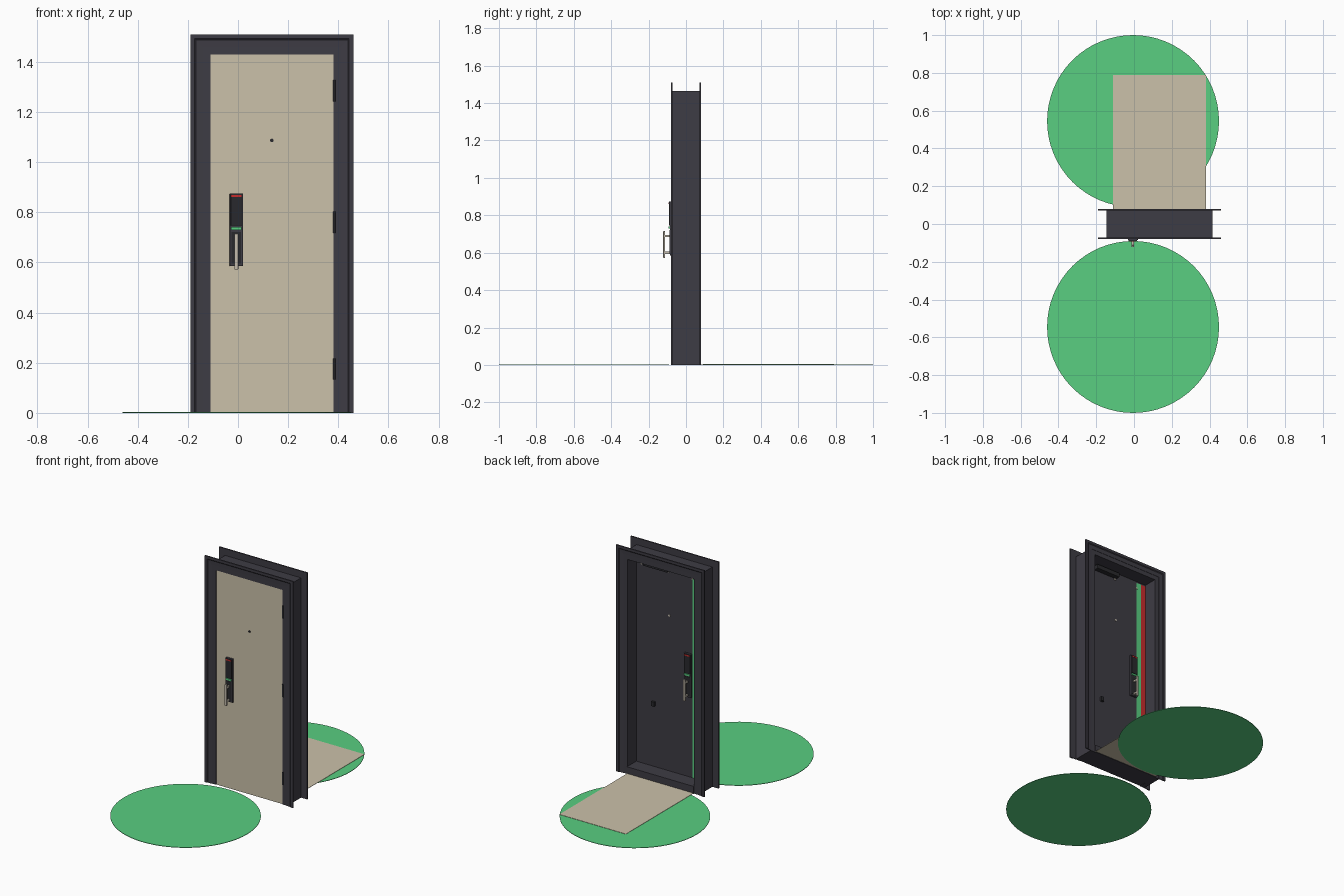
import bpy, bmesh, math
from mathutils import Vector

cube = bpy.data.objects.get("Cube")
if cube:
    bpy.data.objects.remove(cube, do_unlink=True)


def material(name, rgb):
    m = bpy.data.materials.new(name)
    m.use_nodes = True
    m.diffuse_color = (*rgb, 1)
    m.node_tree.nodes["Principled BSDF"].inputs["Base Color"].default_value = (*rgb, 1)
    return m


CHARCOAL = material("charcoal", (.048, .045, .058))
BLACK = material("black", (.022, .022, .026))
BEIGE = material("beige", (.6, .535, .4))
GREEN = material("green", (.1, .62, .22))
RED = material("red", (.58, .025, .025))
METAL = material("pale metal", (.55, .5, .42))

# Door opening and leaf depth
LEFT, RIGHT, TOP = -.11, .38, 1.43
FRONT, BACK = -.072, -.02


def finish(name, bm, *mats):
    bmesh.ops.recalc_face_normals(bm, faces=bm.faces)
    mesh = bpy.data.meshes.new(name)
    bm.to_mesh(mesh)
    bm.free()
    for m in mats:
        mesh.materials.append(m)
    obj = bpy.data.objects.new(name, mesh)
    bpy.context.collection.objects.link(obj)
    return obj


def box(name, x, y, z, mat, bevel=0):
    """Box from (low, high) pairs on each axis."""
    bm = bmesh.new()
    bmesh.ops.create_cube(bm, size=1)
    for v in bm.verts:
        v.co = Vector([(a + b) / 2 + c * abs(b - a) for (a, b), c in zip((x, y, z), v.co)])
    if bevel:
        bmesh.ops.bevel(bm, geom=bm.edges[:], offset=bevel, segments=2, affect='EDGES', profile=.5)
    return finish(name, bm, mat)


def cylinder(name, centre, radius, depth, mat, sides=24, along_y=False):
    bm = bmesh.new()
    bmesh.ops.create_cone(bm, cap_ends=True, segments=sides, radius1=radius, radius2=radius, depth=depth)
    obj = finish(name, bm, mat)
    obj.location = centre
    if along_y:
        obj.rotation_euler.x = math.pi / 2
    return obj


def surround(name, profile, mat):
    """Sweep a closed (outward offset, y) profile round the opening with mitred corners."""
    bm = bmesh.new()
    rings = []
    for sx, top in ((-1, 0), (-1, 1), (1, 1), (1, 0)):
        rings.append([bm.verts.new(((LEFT if sx < 0 else RIGHT) + sx * o, y, top * (TOP + o)))
                      for o, y in profile])
    n = len(profile)
    for a, b in zip(rings, rings[1:]):
        for i in range(n):
            bm.faces.new((a[i], a[(i + 1) % n], b[(i + 1) % n], b[i]))
    bm.faces.new(rings[0])
    bm.faces.new(rings[-1])
    return finish(name, bm, mat)


# Frame: deep jamb, mitred casings on both faces, raised sill
surround("door_jamb", [(0, -.073), (.035, -.073), (.035, .073), (0, .073)], CHARCOAL)
casing = [(.03, .071), (.03, .075), (.058, .076), (.063, .08), (.08, .08), (.08, .071)]
for side, s in (("front", -1), ("back", 1)):
    surround(side + "_casing", [(o, s * y) for o, y in casing], CHARCOAL)
box("door_sill", (LEFT, RIGHT), (BACK, .078), (0, .05), CHARCOAL)

# Door leaf: beige on the outside, charcoal elsewhere
leaf = box("door_leaf", (LEFT, RIGHT), (FRONT, BACK), (.002, TOP), CHARCOAL)
leaf.data.materials.append(BEIGE)
for p in leaf.data.polygons:
    p.material_index = 1 if p.normal.y < -.5 else 0

# Coloured strips on the inside of the latch edge
for name, x, mat in (("red_edge_strip", LEFT, RED), ("green_edge_strip", LEFT + .037, GREEN)):
    box(name, (x, x + .037), (BACK, BACK + .002), (.05, TOP - .01), mat)


def lock(side, y0, s):
    """Lock plate with indicator strips, lever grip and peephole on one door face."""
    def out(a, b):
        return tuple(sorted((y0 + s * a, y0 + s * b)))
    box(side + "_lock_plate", (-.033, .02), out(0, .014), (.585, .875), CHARCOAL, .002)
    box(side + "_lock_keypad", (-.029, .016), out(.01, .019), (.745, .873), BLACK, .002)
    box(side + "_lock_red_light", (-.027, .014), out(.018, .0205), (.861, .869), RED)
    box(side + "_lock_green_light", (-.027, .014), out(.013, .0205), (.73, .741), GREEN)
    box(side + "_lock_recess", (-.025, .012), out(.013, .0155), (.595, .722), BLACK)
    box(side + "_handle_grip", (-.014, .001), out(.04, .05), (.572, .715), METAL, .002)
    for part, z in (("lower", .6), ("upper", .69)):
        box(f"{side}_{part}_handle_post", (-.012, -.001), out(.013, .042), (z - .006, z + .006), METAL)
    cylinder(side + "_peephole", (.135, y0 + s * .002, 1.087), .007, .006,
             BLACK if s < 0 else METAL, along_y=True)


lock("front", FRONT, -1)
lock("back", BACK, 1)

# Hinges on the outer edge
for part, z in (("lower", .175), ("middle", .76), ("upper", 1.285)):
    cylinder(part + "_hinge", (RIGHT + .003, FRONT - .001, z), .005, .085, BLACK, 12)

# Door closer and small fittings on the inside
box("door_closer", (.13, .31), (BACK, BACK + .035), (1.385, 1.415), BLACK, .004)
box("inside_fitting", (.24, .26), (BACK, BACK + .015), (.455, .485), BLACK)
for part, x in (("outer", .34), ("centre", .14), ("latch", -.035)):
    box(part + "_top_clip", (x - .006, x + .006), (BACK, BACK + .006), (1.375, 1.385), METAL)

# Floor discs either side, with a mat behind the door
for side, s in (("front", -1), ("back", 1)):
    cylinder(side + "_floor_disc", (-.005, s * .545, .0015), .455, .003, GREEN, 64)
box("floor_mat", (LEFT, RIGHT), (.075, .79), (.003, .005), BEIGE)
